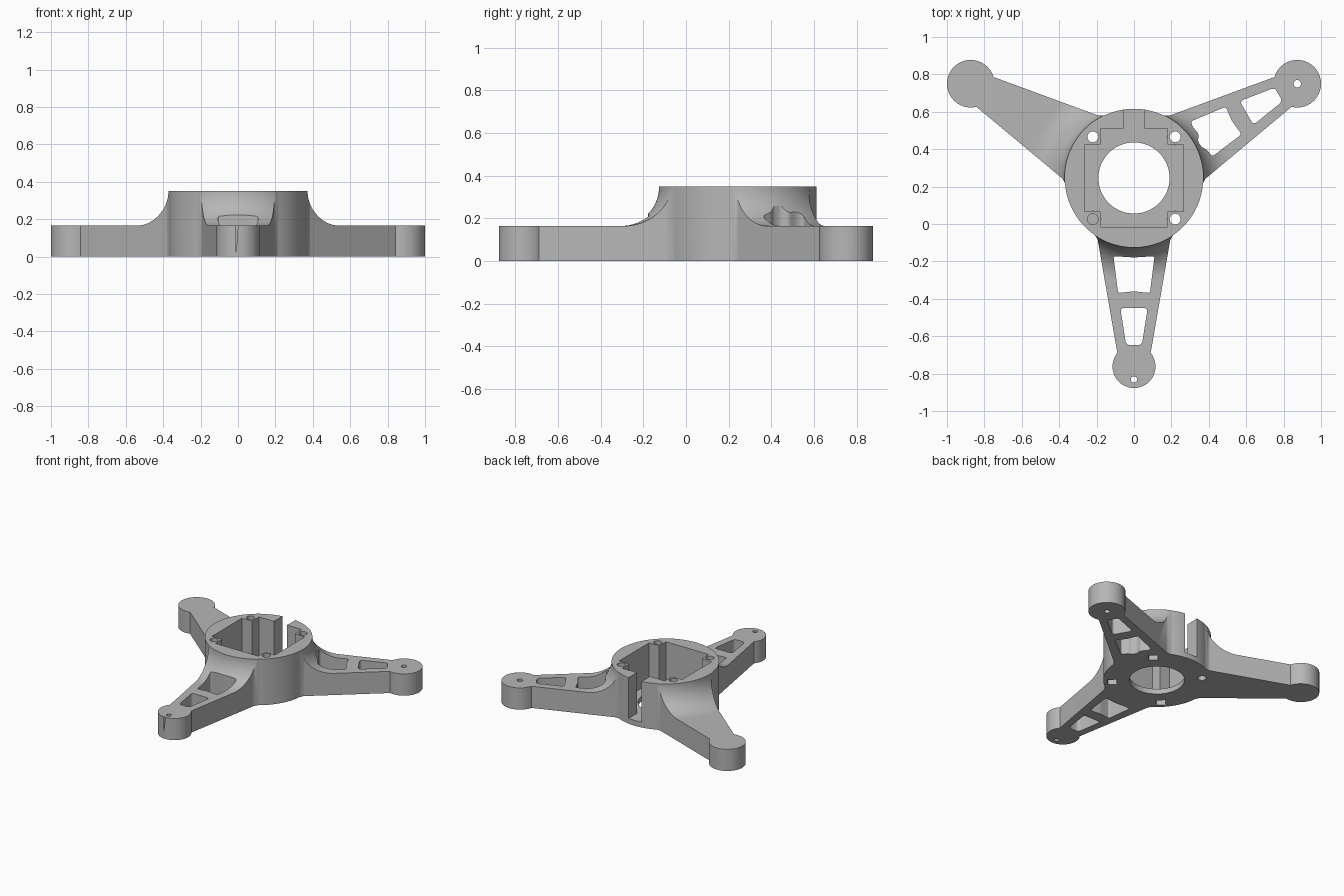
import bpy, bmesh, math
from mathutils import Matrix, Vector

if "Cube" in bpy.data.objects:
    bpy.data.objects.remove(bpy.data.objects["Cube"])

grey = bpy.data.materials.new("mid_grey")
grey.use_nodes = True
COLOUR = (0.47, 0.47, 0.47, 1)
grey.diffuse_color = COLOUR
grey.node_tree.nodes["Principled BSDF"].inputs["Base Color"].default_value = COLOUR

HUB = Vector((0, 0.246, 0))
ARM_TOP, HUB_TOP, FLOOR = 0.165, 0.35, 0.04
ANGLES = {"right": 150, "left": 30, "front": -90}


def make(name, bm):
    bmesh.ops.recalc_face_normals(bm, faces=bm.faces)
    mesh = bpy.data.meshes.new(name)
    bm.to_mesh(mesh)
    bm.free()
    mesh.materials.append(grey)
    ob = bpy.data.objects.new(name, mesh)
    bpy.context.collection.objects.link(ob)
    return ob


def prism(name, pts, z0=-0.2, z1=0.6, angle=0, rounding=0):
    """Extruded outline around the hub axis, turned by angle."""
    bm = bmesh.new()
    face = bm.faces.new([bm.verts.new((x, y, z0)) for x, y in pts])
    if rounding:
        bmesh.ops.bevel(bm, geom=bm.verts[:], offset=rounding, segments=5,
                        profile=0.5, affect='VERTICES')
    ext = bmesh.ops.extrude_face_region(bm, geom=bm.faces[:])
    top = [v for v in ext["geom"] if isinstance(v, bmesh.types.BMVert)]
    bmesh.ops.translate(bm, verts=top, vec=(0, 0, z1 - z0))
    turn = Matrix.Translation(HUB) @ Matrix.Rotation(math.radians(angle), 4, 'Z')
    bm.transform(turn)
    return make(name, bm)


def disc(name, x, y, r, z0=-0.2, z1=0.6, angle=0, sides=48):
    pts = [(x + r * math.cos(i * math.tau / sides), y + r * math.sin(i * math.tau / sides))
           for i in range(sides)]
    return prism(name, pts, z0, z1, angle)


def box(name, x0, x1, y0, y1, z0):
    return prism(name, [(x0, y0), (x1, y0), (x1, y1), (x0, y1)], z0)


def combine(target, other, mode):
    mod = target.modifiers.new(mode, 'BOOLEAN')
    mod.operation, mod.solver, mod.object = mode, 'EXACT', other
    bpy.context.view_layer.objects.active = target
    bpy.ops.object.modifier_apply(modifier=mod.name)
    bpy.data.objects.remove(other)


def lathe(name, profile, sides):
    bm = bmesh.new()
    verts = [bm.verts.new((r, 0, z)) for r, z in profile]
    edges = [bm.edges.new(p) for p in zip(verts, verts[1:])]
    bmesh.ops.spin(bm, geom=verts + edges, cent=(0, 0, 0), axis=(0, 0, 1),
                   angle=math.tau, steps=sides)
    bmesh.ops.remove_doubles(bm, verts=bm.verts, dist=0.0001)
    bm.transform(Matrix.Translation(HUB))
    return make(name, bm)


# Footprint of hub, arms and feet
body = disc("tripod_mount", 0, 0, 0.37, sides=128)
side = [(0.27, 0.25), (0.295, 0.217), (0.33, 0.194), (1.0, 0.078)]
arm = [(0.1, 0.2)] + side
arm += [(x, -y) for x, y in reversed(arm)]
for label, a in ANGLES.items():
    combine(body, prism(label + "_arm", arm, angle=a), 'UNION')
    radius = 0.115 if label == "front" else 0.127
    combine(body, disc(label + "_foot", 1.008, 0, radius, angle=a, sides=64), 'UNION')

# Height profile: low arms sweeping up into the tall hub
flare = HUB_TOP - ARM_TOP
profile = [(0, 0), (1.4, 0), (1.4, ARM_TOP)]
for i in range(17):
    t = math.radians(90 * i / 16)
    profile.append((0.372 + flare - flare * math.sin(t), HUB_TOP - flare * math.cos(t)))
profile.append((0, HUB_TOP))
combine(body, lathe("height_profile", profile, 128), 'INTERSECT')

# Arm windows and foot holes
inner_plain = [(0.418, 0.11), (0.425, 0.0), (0.418, -0.11)]
inner_wavy = [(0.415, 0.11), (0.408, 0.08), (0.418, 0.03), (0.394, 0.0),
              (0.396, -0.04), (0.412, -0.06), (0.42, -0.11)]
outer = [(0.615, -0.085), (0.606, 0.0), (0.615, 0.085)]
tip_window = [(0.695, 0.073), (0.695, -0.073), (0.893, -0.042), (0.893, 0.042)]
for label, a in ANGLES.items():
    front = label == "front"
    root_window = (inner_plain if front else inner_wavy) + outer
    combine(body, prism("root_window", root_window, angle=a, rounding=0.012), 'DIFFERENCE')
    combine(body, prism("tip_window", tip_window, angle=a, rounding=0.02), 'DIFFERENCE')
    reach, r = (1.077, 0.017) if front else (1.008, 0.02)
    combine(body, disc("foot_hole", reach, 0, r, angle=a, sides=24), 'DIFFERENCE')

# Stepped pocket, cable slot and central opening
pocket = box("pocket", -0.18, 0.18, -0.262, 0.265, FLOOR)
combine(pocket, box("pocket_wide", -0.265, 0.265, -0.18, 0.18, FLOOR), 'UNION')
combine(pocket, box("cable_slot", -0.055, 0.055, 0.2, 0.5, FLOOR), 'UNION')
combine(body, pocket, 'DIFFERENCE')
combine(body, disc("centre_hole", 0, 0, 0.19, sides=64), 'DIFFERENCE')

# Corner screw holes with nut recesses underneath
for a in (45, 135, 225, 315):
    combine(body, disc("screw_hole", 0.311, 0, 0.029, angle=a, sides=32), 'DIFFERENCE')
    nut = [(0.311 + x * 0.032, y * 0.032) for x, y in ((-1, -1), (1, -1), (1, 1), (-1, 1))]
    combine(body, prism("nut_recess", nut, z1=0.05, angle=a), 'DIFFERENCE')

# Smooth shading with crisp edges
bpy.ops.object.select_all(action='DESELECT')
body.select_set(True)
bpy.context.view_layer.objects.active = body
bpy.ops.object.shade_smooth_by_angle(angle=math.radians(30))
